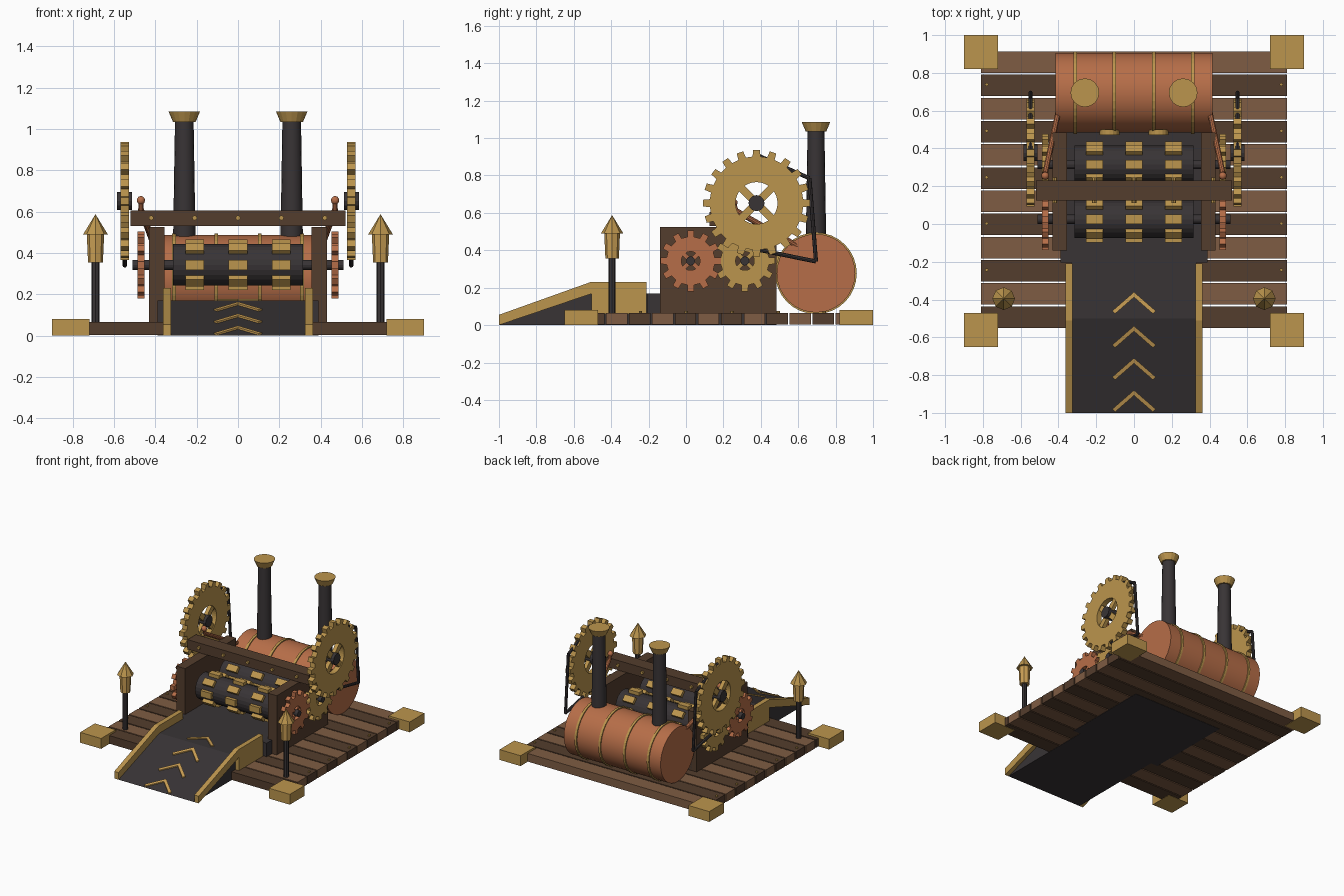
import bpy, bmesh, math
from mathutils import Vector, Matrix

if "Cube" in bpy.data.objects:
    bpy.data.objects.remove(bpy.data.objects["Cube"])


def material(name, col):
    m = bpy.data.materials.new(name)
    m.diffuse_color = (*col, 1)
    m.use_nodes = True
    m.node_tree.nodes["Principled BSDF"].inputs["Base Color"].default_value = m.diffuse_color
    return m


BRASS = material("brass", (0.50, 0.30, 0.075))
AMBER = material("amber brass", (0.60, 0.35, 0.09))
COPPER = material("copper", (0.47, 0.155, 0.065))
IRON = material("dark iron", (0.040, 0.034, 0.036))
WOOD = material("dark wood", (0.088, 0.047, 0.026))
PLANK = material("light wood", (0.21, 0.107, 0.056))


def finish(name, bm, mat, smooth=False):
    bmesh.ops.recalc_face_normals(bm, faces=bm.faces)
    me = bpy.data.meshes.new(name)
    bm.to_mesh(me)
    bm.free()
    me.materials.append(mat)
    ob = bpy.data.objects.new(name, me)
    bpy.context.collection.objects.link(ob)
    if smooth:
        bpy.context.view_layer.objects.active = ob
        ob.select_set(True)
        bpy.ops.object.shade_smooth_by_angle(angle=math.radians(35))
        ob.select_set(False)
    return ob


def add_box(bm, lo, hi, turn=None):
    lo, hi = Vector(lo), Vector(hi)
    m = Matrix.Translation((lo + hi) / 2) @ Matrix.Diagonal((*(hi - lo), 1))
    bmesh.ops.create_cube(bm, size=1, matrix=(turn or Matrix()) @ m)


def box(name, lo, hi, mat):
    bm = bmesh.new()
    add_box(bm, lo, hi)
    return finish(name, bm, mat)


def add_rod(bm, a, b, r1, r2=None, n=16):
    a, b = Vector(a), Vector(b)
    d = b - a
    m = Matrix.Translation((a + b) / 2) @ d.to_track_quat('Z', 'Y').to_matrix().to_4x4()
    bmesh.ops.create_cone(bm, cap_ends=True, segments=n, radius1=r1,
                          radius2=r1 if r2 is None else r2, depth=d.length, matrix=m)


def rod(name, a, b, r1, mat, r2=None, n=16, smooth=False):
    bm = bmesh.new()
    add_rod(bm, a, b, r1, r2, n)
    return finish(name, bm, mat, smooth)


def prism_x(name, pts, x0, x1, mat):
    """Extrude a (y, z) outline along x."""
    bm = bmesh.new()
    f = bm.faces.new([bm.verts.new((x0, y, z)) for y, z in pts])
    out = bmesh.ops.extrude_face_region(bm, geom=[f])
    bmesh.ops.translate(bm, vec=(x1 - x0, 0, 0),
                        verts=[v for v in out["geom"] if isinstance(v, bmesh.types.BMVert)])
    return finish(name, bm, mat)


def gear(name, x, y, z, teeth, r_out, r_root, r_hole, thick, spoke, mat):
    """Toothed ring with diagonal spokes, axle along x."""
    bm = bmesh.new()
    outer, inner = [], []
    for i in range(teeth):
        for off, r in ((-.27, r_root), (-.20, r_out), (.20, r_out), (.27, r_root)):
            a = (i + off) / teeth * math.tau + math.pi / 2
            outer.append((r * math.cos(a), r * math.sin(a)))
            inner.append((r_hole * math.cos(a), r_hole * math.sin(a)))
    rows = [[bm.verts.new((x + s * thick / 2, y + p, z + q)) for p, q in ring]
            for ring, s in ((outer, -1), (outer, 1), (inner, 1), (inner, -1))]
    n = len(outer)
    for k in range(4):
        a, b = rows[k], rows[(k + 1) % 4]
        for i in range(n):
            j = (i + 1) % n
            bm.faces.new((a[i], a[j], b[j], b[i]))
    L, t = r_hole * 1.06, thick * 0.35
    for ang in (45, 135):
        turn = Matrix.Translation((x, y, z)) @ Matrix.Rotation(math.radians(ang), 4, 'X')
        add_box(bm, (-t, -L, -spoke / 2), (t, L, spoke / 2), turn)
    return finish(name, bm, mat)


# Plank deck with rivets and corner feet
P = 1.4725 / 12
rivets = bmesh.new()
for i in range(12):
    y = -0.55 + i * P
    box("deck_plank", (-0.81, y, 0.002), (0.81, y + P - 0.009, 0.065), PLANK if i % 2 else WOOD)
    if i % 2 == 0:
        for x in (-0.78, 0.78):
            add_rod(rivets, (x, y + P / 2, 0.06), (x, y + P / 2, 0.075), 0.009, n=8)
finish("deck_rivets", rivets, BRASS)
for sx in (-1, 1):
    for y in (-0.56, 0.91):
        box("corner_foot", (sx * 0.81 - 0.09, y - 0.09, 0), (sx * 0.81 + 0.09, y + 0.09, 0.08), BRASS)

# Loading ramp, platform and rails
prism_x("ramp", [(-1, 0), (-0.5, 0.17), (-0.2, 0.17), (-0.2, 0)], -0.33, 0.33, IRON)
box("machine_base", (-0.39, -0.205, 0), (0.39, 0.485, 0.17), IRON)
for s in (-1, 1):
    prism_x("ramp_rail", [(-1, 0), (-1, 0.055), (-0.51, 0.23), (-0.21, 0.23), (-0.21, 0.06),
                          (-0.505, 0.06), (-0.505, 0.168)], s * 0.325, s * 0.362, BRASS)

# Chevrons lying on the ramp surface
chev = bmesh.new()
for tip in (-0.36, -0.54, -0.71, -0.88):
    def surf(y):
        return min(0.17, 0.34 * (y + 1))
    for s in (-1, 1):
        ring = []
        for x, y in ((0, tip), (s * 0.115, tip - 0.1), (s * 0.1, tip - 0.115), (0, tip - 0.028)):
            ring.append((x, y))
        top = [chev.verts.new((x, y, surf(y) + 0.008)) for x, y in ring]
        bot = [chev.verts.new((x, y, surf(y) - 0.002)) for x, y in ring]
        chev.faces.new(top)
        chev.faces.new(bot[::-1])
        for i in range(4):
            j = (i + 1) % 4
            chev.faces.new((top[i], bot[i], bot[j], top[j]))
finish("ramp_chevrons", chev, AMBER)

# Side walls and riveted cross beam
for s in (-1, 1):
    box("side_wall", (s * 0.393 - 0.038, -0.14, 0.06), (s * 0.393 + 0.038, 0.485, 0.525), WOOD)
box("cross_beam", (-0.52, 0.125, 0.53), (0.52, 0.23, 0.605), WOOD)
bm = bmesh.new()
for x in (-0.42, -0.21, 0, 0.21, 0.42):
    add_rod(bm, (x, 0.11, 0.57), (x, 0.245, 0.57), 0.012, n=8)
finish("beam_rivets", bm, BRASS)

# Crusher drums with toothed bands
Z = 0.343
for y in (0.025, 0.315):
    rod("crusher_drum", (-0.315, y, Z), (0.315, y, Z), 0.1, IRON, n=24)
    rod("drum_axle", (-0.51, y, Z), (0.51, y, Z), 0.024, IRON, n=12)
    bm = bmesh.new()
    for x in (-0.21, 0, 0.21):
        for k in range(8):
            turn = Matrix.Translation((x, y, Z)) @ Matrix.Rotation(k * math.tau / 8, 4, 'X')
            add_box(bm, (-0.045, -0.024, 0.085), (0.045, 0.024, 0.123), turn)
    finish("drum_teeth", bm, BRASS)

# Boiler with hoops, gauges and chimneys
BY, BZ = 0.695, 0.277
rod("boiler", (-0.415, BY, BZ), (0.415, BY, BZ), 0.21, COPPER, n=32, smooth=True)
for x in (-0.31, -0.105, 0.105, 0.31):
    rod("boiler_hoop", (x - 0.009, BY, BZ), (x + 0.009, BY, BZ), 0.218, BRASS, n=32)
for s in (-1, 1):
    rod("gauge", (s * 0.13, 0.47, 0.32), (s * 0.13, 0.50, 0.32), 0.052, BRASS)
    x = s * 0.26
    rod("chimney", (x, BY, 0.42), (x, BY, 1.045), 0.055, IRON, 0.045, smooth=True)
    rod("chimney_cap", (x, BY, 1.035), (x, BY, 1.085), 0.055, BRASS, 0.076)

for s in (-1, 1):
    # Gear train on each side
    gear("copper_gear", s * 0.47, 0.025, Z, 12, 0.163, 0.13, 0.05, 0.034, 0.022, COPPER)
    gear("small_brass_gear", s * 0.47, 0.315, Z, 12, 0.163, 0.13, 0.05, 0.034, 0.022, BRASS)
    gear("large_brass_gear", s * 0.548, 0.377, 0.652, 20, 0.286, 0.25, 0.112, 0.042, 0.042, BRASS)
    rod("large_gear_hub", (s * 0.512, 0.377, 0.652), (s * 0.586, 0.377, 0.652), 0.043, IRON, n=12)

    # Drive chain behind the large gear
    bm = bmesh.new()
    path = [(0.377, 0.91), (0.66, 0.785), (0.695, 0.34), (0.377, 0.405)]
    for a, b in zip(path, path[1:]):
        add_rod(bm, (s * 0.548, *a), (s * 0.548, *b), 0.011, n=8)
    finish("drive_linkage", bm, IRON)

    # Steam pipe with end knob
    bm = bmesh.new()
    add_rod(bm, (s * 0.40, 0.60, 0.42), (s * 0.47, 0.27, 0.61), 0.015, n=10)
    add_rod(bm, (s * 0.47, 0.27, 0.60), (s * 0.47, 0.255, 0.655), 0.013, n=10)
    bmesh.ops.create_uvsphere(bm, u_segments=10, v_segments=6, radius=0.021,
                              matrix=Matrix.Translation((s * 0.47, 0.255, 0.655)))
    finish("steam_pipe", bm, COPPER, True)

    # Lantern post
    x, y = s * 0.69, -0.395
    rod("lantern_post", (x, y, 0.06), (x, y, 0.36), 0.019, IRON, n=8)
    rod("lantern_body", (x, y, 0.355), (x, y, 0.49), 0.036, AMBER, 0.042, n=8)
    rod("lantern_roof", (x, y, 0.49), (x, y, 0.588), 0.06, BRASS, 0, n=8)
